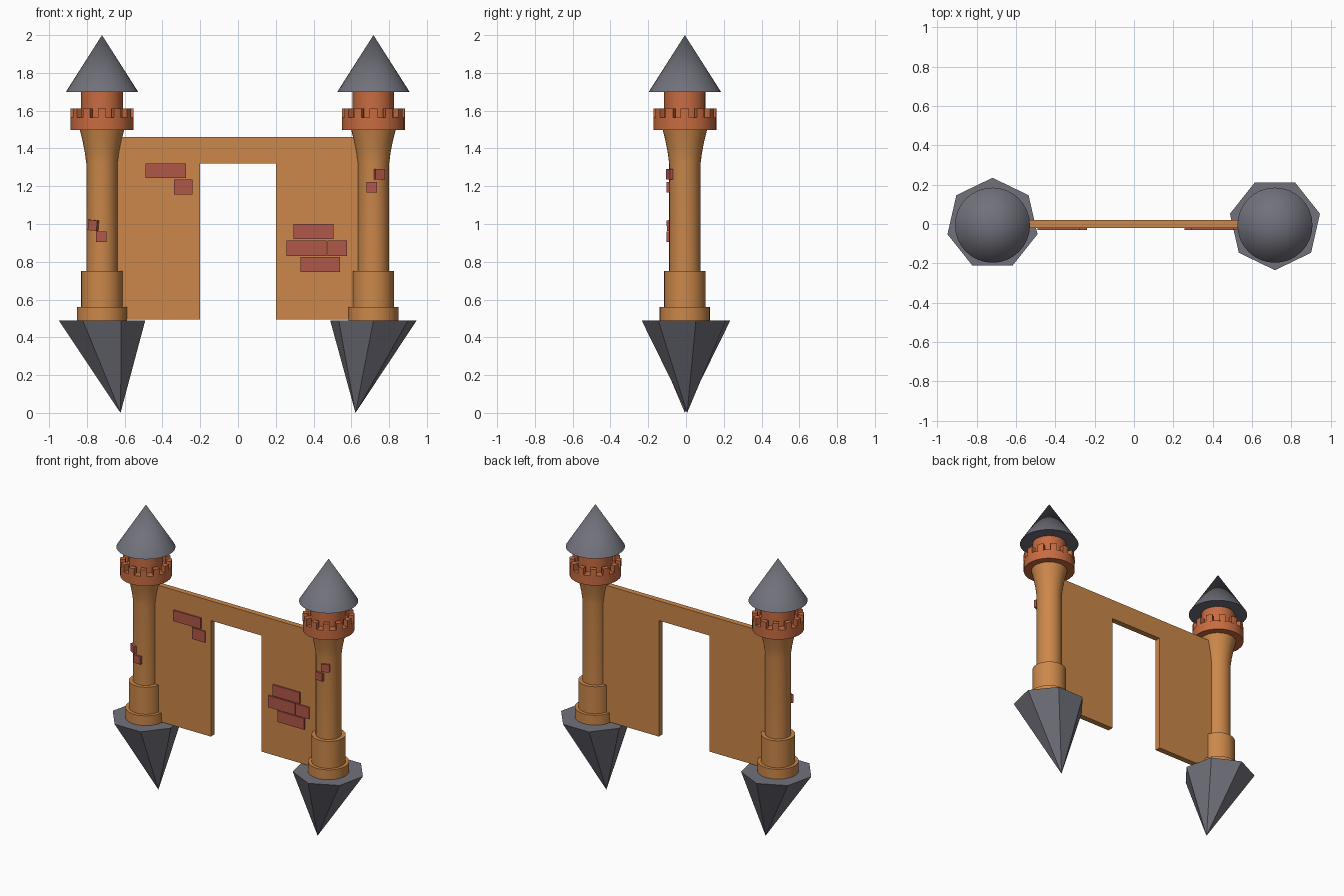
import bpy, bmesh, math
from mathutils import Matrix, Vector

if "Cube" in bpy.data.objects:
    bpy.data.objects.remove(bpy.data.objects["Cube"])


def mat(name, rgb):
    m = bpy.data.materials.new(name)
    m.diffuse_color = (*rgb, 1)
    m.use_nodes = True
    m.node_tree.nodes["Principled BSDF"].inputs["Base Color"].default_value = m.diffuse_color
    return m


SAND = mat("sandstone", (0.60, 0.245, 0.068))
TERRA = mat("terracotta", (0.58, 0.150, 0.053))
BRICK = mat("red_brick", (0.44, 0.095, 0.066))
SLATE = mat("slate_grey", (0.165, 0.165, 0.20))


def finish(name, bm, material, smooth=False):
    bmesh.ops.recalc_face_normals(bm, faces=bm.faces)
    me = bpy.data.meshes.new(name)
    bm.to_mesh(me)
    bm.free()
    me.materials.append(material)
    if smooth:
        me.shade_smooth()
        me.set_sharp_from_angle(angle=math.radians(30))
    ob = bpy.data.objects.new(name, me)
    bpy.context.collection.objects.link(ob)
    return ob


def lathe(name, profile, centre, material, sides=32):
    """Spin an (r, z) profile, closed on the axis at both ends."""
    bm = bmesh.new()
    rings = []
    for r, z in profile:
        n = 1 if r == 0 else sides
        rings.append([bm.verts.new((centre[0] + r * math.cos(2 * math.pi * i / n),
                                    centre[1] + r * math.sin(2 * math.pi * i / n), z))
                      for i in range(n)])
    for a, b in zip(rings, rings[1:]):
        for i in range(sides):
            j = (i + 1) % sides
            quad = [a[i % len(a)], a[j % len(a)], b[j % len(b)], b[i % len(b)]]
            bm.faces.new(list(dict.fromkeys(quad)))
    return finish(name, bm, material, True)


def box(name, centre, size, material, angle=0.0, roll=0.0):
    bm = bmesh.new()
    m = (Matrix.Translation(centre) @ Matrix.Rotation(angle, 4, 'Z')
         @ Matrix.Rotation(roll, 4, 'Y') @ Matrix.Diagonal((*size, 1)))
    bmesh.ops.create_cube(bm, size=1, matrix=m)
    return finish(name, bm, material)


def battlement(name, c, material, count=12, inner=0.132, outer=0.167, z0=1.56, z1=1.612):
    """Ring of evenly spaced curved merlons."""
    bm = bmesh.new()
    step = 2 * math.pi / count
    for k in range(count):
        cols = []
        for t in (-0.25, 0, 0.25):
            a = -math.pi / 2 + (k + t) * step
            cols.append([bm.verts.new((c[0] + r * math.cos(a), c[1] + r * math.sin(a), z))
                         for r, z in ((inner, z0), (outer, z0), (outer, z1), (inner, z1))])
        for p, q in zip(cols, cols[1:]):
            for i in range(4):
                bm.faces.new((p[i], p[(i + 1) % 4], q[(i + 1) % 4], q[i]))
        bm.faces.new(cols[0])
        bm.faces.new(cols[-1])
    return finish(name, bm, material)


def rock(name, cx, side):
    """Seven-sided upside-down spike, its tip leaning to the middle."""
    bm = bmesh.new()
    top = []
    for i in range(7):
        a = -side * math.pi / 2 + 2 * math.pi * i / 7
        top.append(bm.verts.new((cx + 0.235 * math.cos(a), 0.235 * math.sin(a), 0.49)))
    tip = bm.verts.new((side * 0.622, side * 0.006, 0))
    bm.faces.new(top)
    for i in range(7):
        bm.faces.new((top[i], top[(i + 1) % 7], tip))
    return finish(name, bm, SLATE)


# Two towers on their rocks
for label, cx, side in (("left", -0.72, -1), ("right", 0.717, 1)):
    c = (cx, -0.006)
    rock(label + "_rock", cx, side)
    lathe(label + "_tower_shaft",
          [(0, 0.488), (0.133, 0.488), (0.133, 0.56), (0.110, 0.56), (0.110, 0.752),
           (0.083, 0.752), (0.083, 1.32), (0.091, 1.38), (0.103, 1.44), (0.118, 1.50),
           (0, 1.50)], c, SAND)
    lathe(label + "_tower_crown",
          [(0, 1.498), (0.167, 1.498), (0.167, 1.565), (0.110, 1.565), (0.110, 1.70),
           (0, 1.70)], c, TERRA, 24)
    battlement(label + "_battlement", c, TERRA)
    lathe(label + "_roof", [(0, 1.70), (0.191, 1.70), (0, 2.0)], c, SLATE, 32)

# Wall with a doorway: one outline, thickened
bm = bmesh.new()
outline = [(-0.68, 0.495), (-0.2, 0.495), (-0.2, 1.32), (0.2, 1.32),
           (0.2, 0.495), (0.68, 0.495), (0.68, 1.46), (-0.68, 1.46)]
face = bm.faces.new([bm.verts.new((x, -0.02, z)) for x, z in outline])
ext = bmesh.ops.extrude_face_region(bm, geom=[face])
bmesh.ops.translate(bm, vec=(0, 0.04, 0),
                    verts=[v for v in ext["geom"] if isinstance(v, bmesh.types.BMVert)])
finish("gate_wall", bm, SAND)

# Bricks showing on the wall: x from, x to, z from, z to
for i, (x0, x1, z0, z1) in enumerate([
        (-0.49, -0.275, 1.243, 1.32), (-0.34, -0.24, 1.155, 1.235),
        (0.293, 0.505, 0.92, 1.0), (0.258, 0.468, 0.83, 0.913),
        (0.474, 0.578, 0.83, 0.913), (0.33, 0.54, 0.745, 0.825)]):
    box(f"wall_brick_{i + 1}", ((x0 + x1) / 2, -0.0225, (z0 + z1) / 2),
        (x1 - x0, 0.015, z1 - z0), BRICK)

# Bricks showing on the towers: tower x, offset, height, roll
for i, (cx, dx, z, roll) in enumerate([
        (-0.72, -0.045, 0.993, 0.08), (-0.72, -0.004, 0.933, 0),
        (0.717, 0.032, 1.263, 0), (0.717, -0.008, 1.195, 0)]):
    a = math.asin(dx / 0.085)
    box(f"tower_brick_{i + 1}",
        Vector((cx + dx, -0.006 - 0.085 * math.cos(a), z)),
        (0.055, 0.022, 0.055), BRICK, a, roll)
